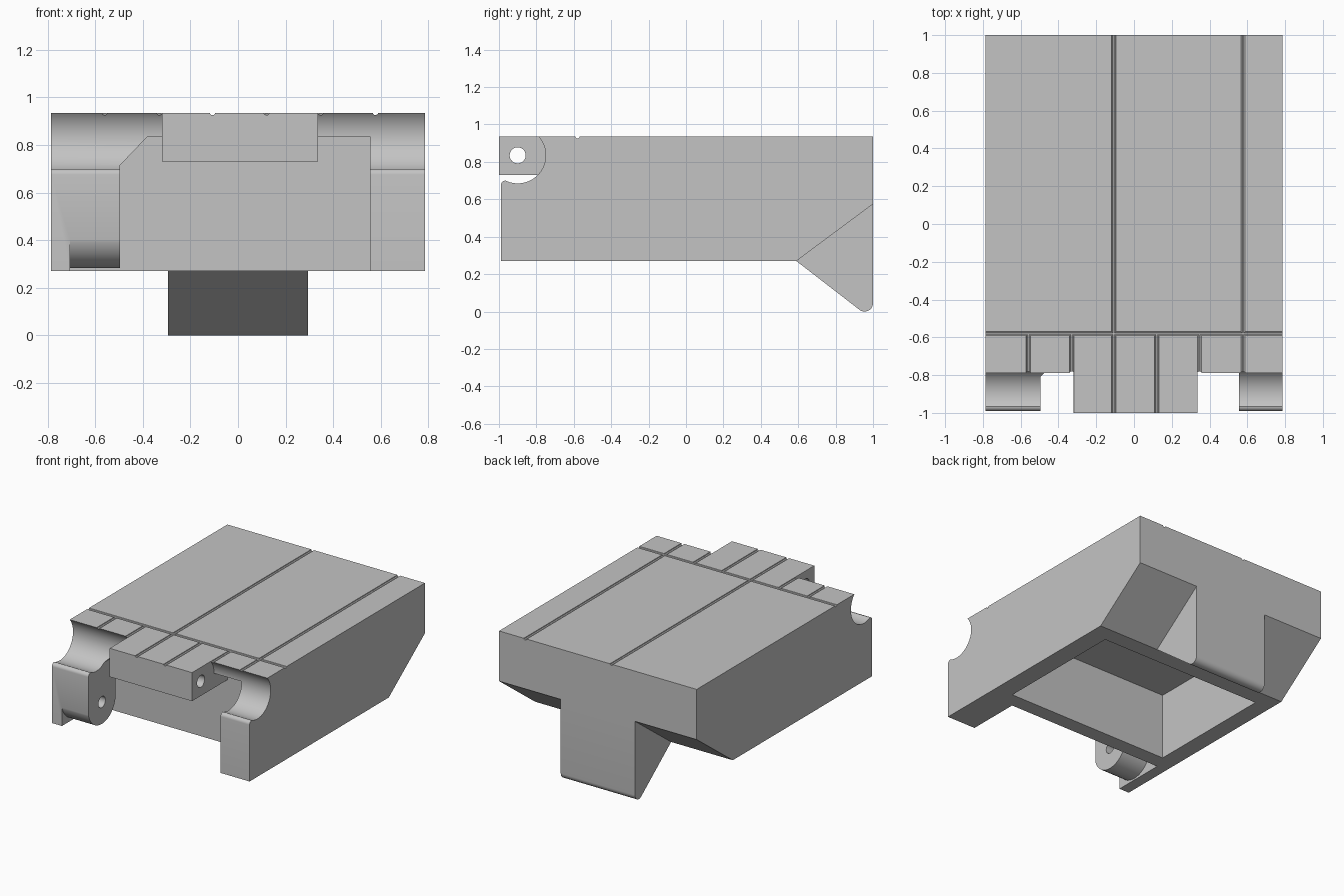
import bpy, bmesh
from math import cos, sin, radians

cube = bpy.data.objects.get("Cube")
if cube:
    bpy.data.objects.remove(cube, do_unlink=True)

grey = bpy.data.materials.new("plain_grey")
grey.use_nodes = True
colour = (0.55, 0.55, 0.55, 1)
grey.diffuse_color = colour
grey.node_tree.nodes["Principled BSDF"].inputs["Base Color"].default_value = colour


def arc(a, b, r, start, end, n=16):
    angles = [radians(start + (end - start) * i / n) for i in range(n + 1)]
    return [(a + r * cos(t), b + r * sin(t)) for t in angles]


def circle(a, b, r, n=24):
    return arc(a, b, r, 0, 360, n)[:-1]


def prism(name, outline, axis, lo, hi):
    """Extrude an outline: (y, z) along x, or (x, z) along y."""
    bm = bmesh.new()
    place = (lambda p, t: (t, *p)) if axis == "x" else (lambda p, t: (p[0], t, p[1]))
    ends = [[bm.verts.new(place(p, t)) for p in outline] for t in (lo, hi)]
    for ring in ends:
        bm.faces.new(ring)
    n = len(outline)
    for i in range(n):
        j = (i + 1) % n
        bm.faces.new((ends[0][i], ends[0][j], ends[1][j], ends[1][i]))
    bmesh.ops.recalc_face_normals(bm, faces=bm.faces)
    mesh = bpy.data.meshes.new(name)
    bm.to_mesh(mesh)
    bm.free()
    mesh.materials.append(grey)
    obj = bpy.data.objects.new(name, mesh)
    bpy.context.collection.objects.link(obj)
    return obj


def cut(*args):
    """Subtract a prism from the body."""
    cutter = prism("cutter", *args)
    cutter.hide_render = True
    mod = body.modifiers.new("cut", "BOOLEAN")
    mod.operation = "DIFFERENCE"
    mod.solver = "EXACT"
    mod.object = cutter
    bpy.ops.object.modifier_apply(modifier=mod.name)
    bpy.data.objects.remove(cutter, do_unlink=True)


W, BASE, TOP = 0.785, 0.27, 0.935

# Body with the rear tooth in its side outline
tooth_tip = arc(0.955, 0.045, 0.045, 233, 360, 10)
body = prism("bracket_body",
             [(-1, TOP), (-1, BASE), (0.59, BASE)] + tooth_tip + [(1, TOP)],
             "x", -W, W)
bpy.context.view_layer.objects.active = body
body.select_set(True)

# Sloped undersides either side of the tooth
wedge = [(0.59, BASE), (1.1, 0.649), (1.1, -0.2), (0.59, -0.2)]
for lo, hi in ((-0.9, -0.295), (0.295, 0.9)):
    cut(wedge, "x", lo, hi)

# Hollow underside
cut([(-0.66, 0.2), (0.645, 0.2), (0.645, 0.75), (-0.66, 0.75)], "y", -0.49, 0.47)

# Front recess, leaving the tab and the chamfered corner
cut([(-0.495, 0.2), (-0.495, 0.715), (-0.38, 0.835), (-0.32, 0.835), (-0.32, 0.73),
     (0.335, 0.73), (0.335, 0.835), (0.555, 0.835), (0.555, 0.2)], "y", -1.1, -0.6)

# Clearance around the round knuckle
cut([(-1.1, 0.2), (-0.6, 0.2), (-0.6, 0.7), (-0.68, 0.7)]
    + arc(-0.8375, 0.44, 0.1575, 0, -180, 20) + [(-1.1, 0.44)], "x", -0.705, -0.49)

# Rounded channel with a soft lip on both arms
channel = ([(-1.1, 0.2), (-0.99, 0.2)] + arc(-0.965, 0.675, 0.025, 180, 90, 6)
           + arc(-0.9, 0.835, 0.15, -112, 42, 24) + [(-0.789, 1.1), (-1.1, 1.1)])
for lo, hi in ((-0.9, -0.32), (0.335, 0.9)):
    cut(channel, "x", lo, hi)

# Pin holes through the tab and into the knuckle
cut(circle(-0.9, 0.835, 0.043), "x", -0.4, 0.4)
cut(circle(-0.8375, 0.44, 0.04), "x", -0.705, -0.4)

# Panel grooves on the top
for x in (-0.107, 0.577):
    cut(circle(x, 0.937, 0.012, 10), "y", -1.1, 1.1)
for x in (-0.56, -0.33, 0.12, 0.347):
    cut(circle(x, 0.937, 0.012, 10), "y", -1.1, -0.58)
cut(circle(-0.58, 0.937, 0.012, 10), "x", -0.9, 0.9)

bpy.ops.object.shade_smooth_by_angle(angle=radians(30))
